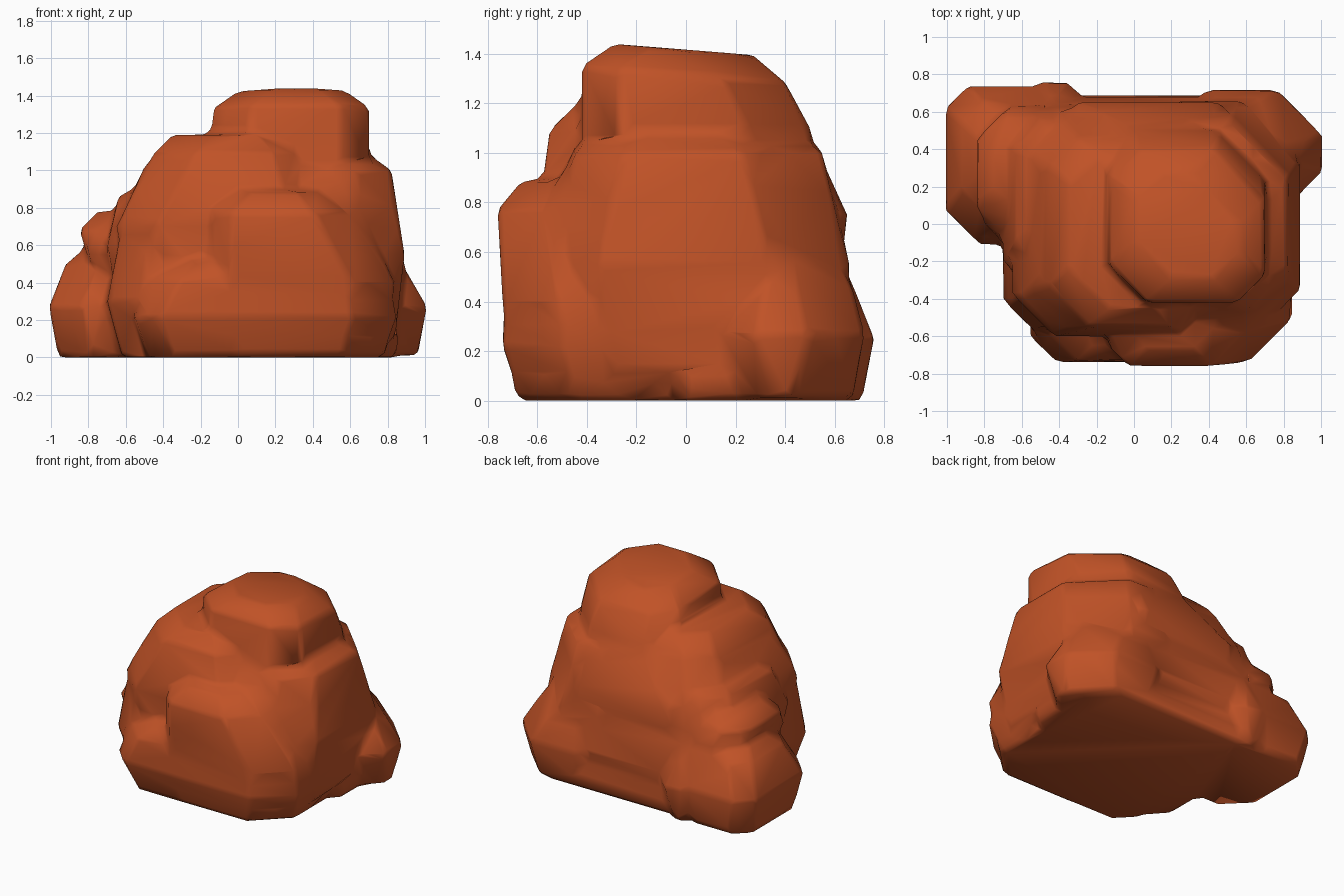
import bpy
import bmesh
import math

cube = bpy.data.objects.get("Cube")
if cube:
    bpy.data.objects.remove(cube, do_unlink=True)

# One rust coloured stone
rust = bpy.data.materials.new("rust_stone")
rust.use_nodes = True
rust_colour = (0.53, 0.085, 0.02, 1)
rust.diffuse_color = rust_colour
rust.node_tree.nodes["Principled BSDF"].inputs["Base Color"].default_value = rust_colour

stones = []


def cut_rectangle(left, right, front, back, cuts):
    """Rectangle with cut corners; cuts go front left, front right, back right, back left."""
    front_left, front_right, back_right, back_left = cuts
    return [(left + front_left, front), (left, front + front_left),
            (right - front_right, front), (right, front + front_right),
            (right - back_right, back), (right, back - back_right),
            (left + back_left, back), (left, back - back_left)]


def boulder(name, left, right, front, back, bottom, waist, shoulder, top, cuts,
            crown=0.1, foot=0.05, dip=0):
    """Convex stone; each side runs from its place at the waist to its place
    at the shoulder, then tucks in by foot below and by crown above."""
    sides = list(zip(left, right, front, back))
    layers = [(bottom, sides[0], foot), (waist, sides[0], 0),
              (shoulder, sides[1], 0), (top, sides[1], crown)]
    bm = bmesh.new()
    for height, (west, east, south, north), tuck in layers:
        slope = dip if height >= shoulder else 0
        for x, y in cut_rectangle(west + tuck, east - tuck, south + tuck, north - tuck, cuts):
            bm.verts.new((x, y, height - slope * (y - south)))
    hull = bmesh.ops.convex_hull(bm, input=bm.verts)
    loose = set(hull["geom_interior"]) | set(hull["geom_unused"])
    bmesh.ops.delete(bm, geom=[part for part in loose if isinstance(part, bmesh.types.BMVert)],
                     context="VERTS")
    bmesh.ops.recalc_face_normals(bm, faces=bm.faces)
    mesh = bpy.data.meshes.new(name)
    bm.to_mesh(mesh)
    bm.free()
    mesh.materials.append(rust)
    stone = bpy.data.objects.new(name, mesh)
    bpy.context.collection.objects.link(stone)
    stones.append(stone)


# Main mass, its flat base and its stepped left side
boulder("rock", left=(-0.7, -0.6), right=(0.85, 0.8), front=(-0.57, -0.55), back=(0.68, 0.6),
        bottom=0, waist=0.3, shoulder=0.8, top=1.02, foot=0.08, cuts=(0.16, 0.2, 0.3, 0.2))
boulder("base", left=(-0.85, -0.8), right=(0.86, 0.8), front=(-0.2, -0.1), back=(0.69, 0.66),
        bottom=0, waist=0.1, shoulder=0.2, top=0.3, foot=0.02, cuts=(0.3, 0.2, 0.2, 0.1))
boulder("left_shoulder", left=(-0.65, -0.45), right=(0.4, 0.3), front=(-0.6, -0.55),
        back=(0.6, 0.46), bottom=0.4, waist=0.7, shoulder=1.09, top=1.19,
        cuts=(0.22, 0.1, 0.1, 0.15))
boulder("left_ledge", left=(-0.7, -0.64), right=(-0.2, -0.2), front=(-0.3, -0.2),
        back=(0.62, 0.55), bottom=0.3, waist=0.6, shoulder=0.86, top=0.91,
        cuts=(0.1, 0.1, 0.1, 0.15))

# Top block and the slope behind it
boulder("top_block", left=(-0.15, -0.13), right=(0.7, 0.7), front=(-0.42, -0.42),
        back=(0.5, 0.4), bottom=0.9, waist=1.1, shoulder=1.35, top=1.45,
        crown=0.13, foot=0, dip=0.08, cuts=(0.2, 0.15, 0.26, 0.15))
boulder("back_slope", left=(-0.45, -0.1), right=(0.6, 0.5), front=(0, 0), back=(0.65, 0.48),
        bottom=0.3, waist=0.75, shoulder=1.12, top=1.27, cuts=(0.1, 0.1, 0.15, 0.15))

# Right shoulder above the low corner stone
boulder("right_shoulder", left=(0.1, 0.15), right=(0.89, 0.82), front=(-0.55, -0.45),
        back=(0.66, 0.55), bottom=0.1, waist=0.55, shoulder=1, top=1.07,
        cuts=(0.1, 0.2, 0.32, 0.15))
boulder("back_corner_stone", left=(0.26, 0.3), right=(1.01, 0.9), front=(0.06, 0.1),
        back=(0.72, 0.67), bottom=0.01, waist=0.27, shoulder=0.46, top=0.6,
        cuts=(0.1, 0.22, 0.24, 0.13))

# Low stones at the back left
boulder("left_stone", left=(-1.01, -0.92), right=(-0.4, -0.4), front=(-0.11, 0),
        back=(0.74, 0.65), bottom=0, waist=0.27, shoulder=0.5, top=0.58,
        cuts=(0.18, 0.1, 0.1, 0.12))
boulder("left_stone_cap", left=(-0.8, -0.85), right=(-0.4, -0.4), front=(-0.1, 0),
        back=(0.64, 0.6), bottom=0.4, waist=0.55, shoulder=0.68, top=0.78,
        cuts=(0.1, 0.1, 0.1, 0.15))
boulder("back_stone", left=(-0.6, -0.55), right=(-0.2, -0.25), front=(0.3, 0.3),
        back=(0.76, 0.66), bottom=0, waist=0.25, shoulder=0.5, top=0.6,
        cuts=(0.1, 0.1, 0.15, 0.1))

# Front bulges
boulder("front_bulge", left=(-0.14, -0.13), right=(0.84, 0.64), front=(-0.74, -0.76),
        back=(0, -0.1), bottom=0.02, waist=0.4, shoulder=0.77, top=0.89,
        cuts=(0.1, 0.23, 0.2, 0.1))
boulder("front_foot", left=(-0.56, -0.45), right=(0.85, 0.8), front=(-0.74, -0.73),
        back=(0, 0), bottom=0, waist=0.22, shoulder=0.42, top=0.52, foot=0.08,
        cuts=(0.14, 0.24, 0.15, 0.1))

# Fuse the stones into one worn rock with broad facets
bpy.ops.object.select_all(action="DESELECT")
for stone in stones:
    stone.select_set(True)
rock = stones[0]
bpy.context.view_layer.objects.active = rock
bpy.ops.object.join()
fuse = rock.modifiers.new("fuse", "REMESH")
fuse.mode = "VOXEL"
fuse.voxel_size = 0.025
wear = rock.modifiers.new("wear", "SMOOTH")
wear.iterations = 5
facet = rock.modifiers.new("facet", "DECIMATE")
facet.ratio = 0.03
for modifier in (fuse, wear, facet):
    bpy.ops.object.modifier_apply(modifier=modifier.name)
bpy.ops.object.shade_smooth_by_angle(angle=math.radians(62))
